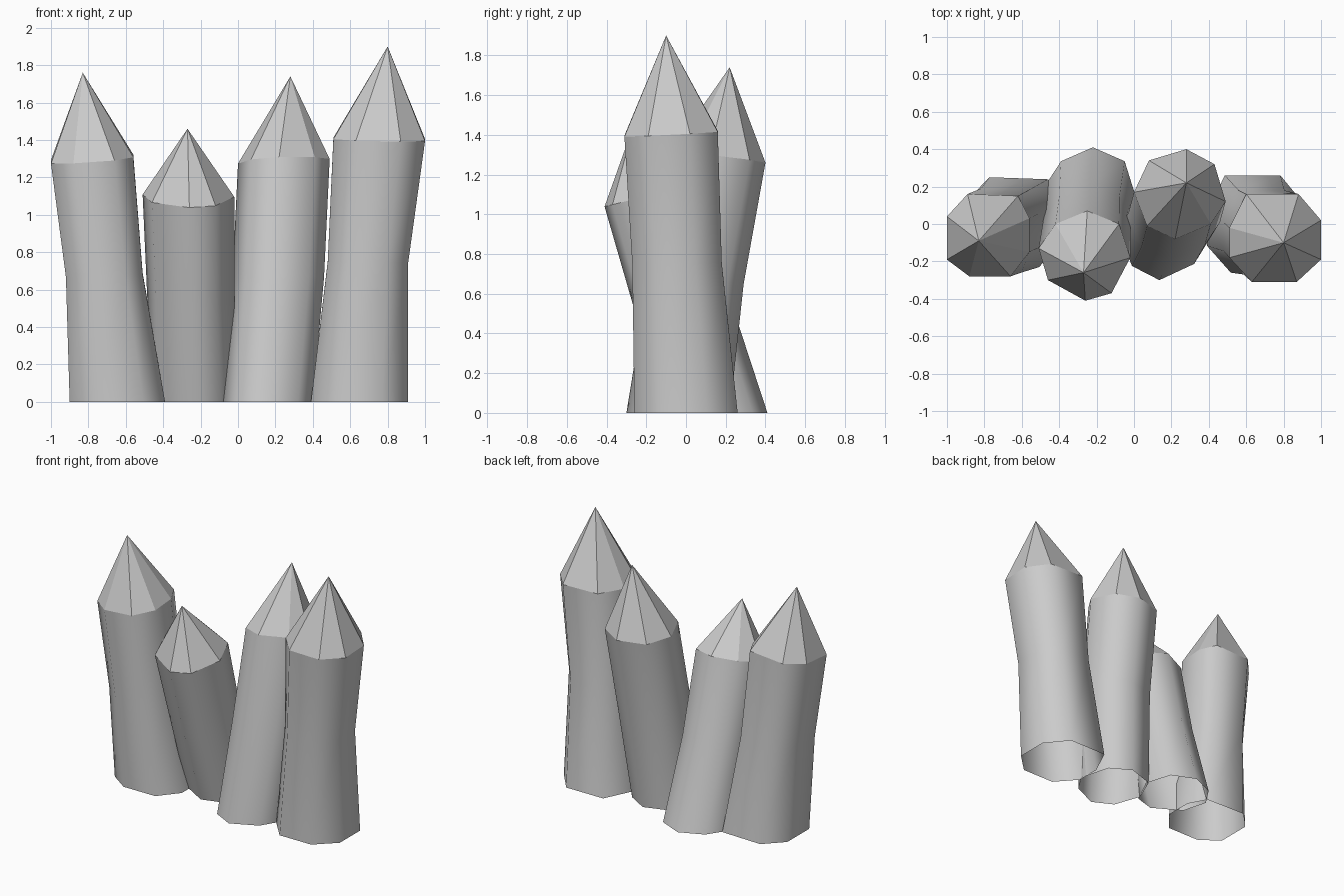
import bpy, bmesh

if "Cube" in bpy.data.objects:
    bpy.data.objects.remove(bpy.data.objects["Cube"])

def remap(ring, box):
    """Stretch a cross-section to fill box = (x0, x1, y0, y1)."""
    xs, ys = [p[0] for p in ring], [p[1] for p in ring]
    x0, x1, y0, y1 = box
    fx = (x1 - x0) / (max(xs) - min(xs))
    fy = (y1 - y0) / (max(ys) - min(ys))
    return [(x0 + (x - min(xs)) * fx, y0 + (y - min(ys)) * fy) for x, y in ring]

def stake(name, ring, low, mid, mid_z, top_z, tilt, apex):
    """Open-bottomed bent log with a tilted shoulder and a pointed cap."""
    cx = sum(p[0] for p in ring) / len(ring)
    cy = sum(p[1] for p in ring) / len(ring)
    lean = [(x - cx) * tilt[0] + (y - cy) * tilt[1] for x, y in ring]
    bm = bmesh.new()
    rings = []
    for pts, z, k in ((remap(ring, low), 0, 0), (remap(ring, mid), mid_z, 0.5), (ring, top_z, 1)):
        rings.append([bm.verts.new((x, y, z + k * d)) for (x, y), d in zip(pts, lean)])
    tip = bm.verts.new(apex)
    n = len(ring)
    for i in range(n):
        j = (i + 1) % n
        for a, b in zip(rings, rings[1:]):
            bm.faces.new((a[i], a[j], b[j], b[i])).smooth = True
        bm.faces.new((rings[-1][i], rings[-1][j], tip))
    for i in range(n):
        bm.edges.get((rings[-1][i], rings[-1][(i + 1) % n])).smooth = False
    me = bpy.data.meshes.new(name)
    bm.to_mesh(me)
    bm.free()
    bpy.context.collection.objects.link(bpy.data.objects.new(name, me))

# Outer left stake
stake("left_stake",
      [(-1, .04), (-1, -.19), (-.88, -.28), (-.66, -.28), (-.56, -.15), (-.56, .03), (-.62, .15), (-.89, .16)],
      (-.90, -.39, -.23, .25), (-.92, -.51, -.26, .19), .68, 1.30, (.07, .08), (-.83, -.09, 1.76))

# Short stake leaning forward
stake("short_stake",
      [(-.51, -.13), (-.46, -.30), (-.26, -.41), (-.12, -.37), (-.02, -.18), (-.08, .0), (-.25, .07), (-.42, .0)],
      (-.48, .01, -.10, .41), (-.485, -.02, -.26, .22), .55, 1.10, (0, .25), (-.27, -.26, 1.46))

# Inner right stake leaning back
stake("inner_right_stake",
      [(0, .17), (.07, -.01), (.22, -.08), (.41, .0), (.49, .12), (.43, .32), (.28, .40), (.08, .34)],
      (-.08, .40, -.30, .22), (-.03, .46, -.19, .29), .66, 1.285, (.04, -.11), (.28, .22, 1.74))

# Tall outer right stake
stake("right_stake",
      [(.51, -.02), (.51, -.18), (.63, -.31), (.87, -.31), (1, -.19), (1, .02), (.88, .16), (.60, .16)],
      (.39, .91, -.26, .26), (.48, .91, -.27, .18), .75, 1.405, (-.02, .05), (.80, -.10, 1.90))
